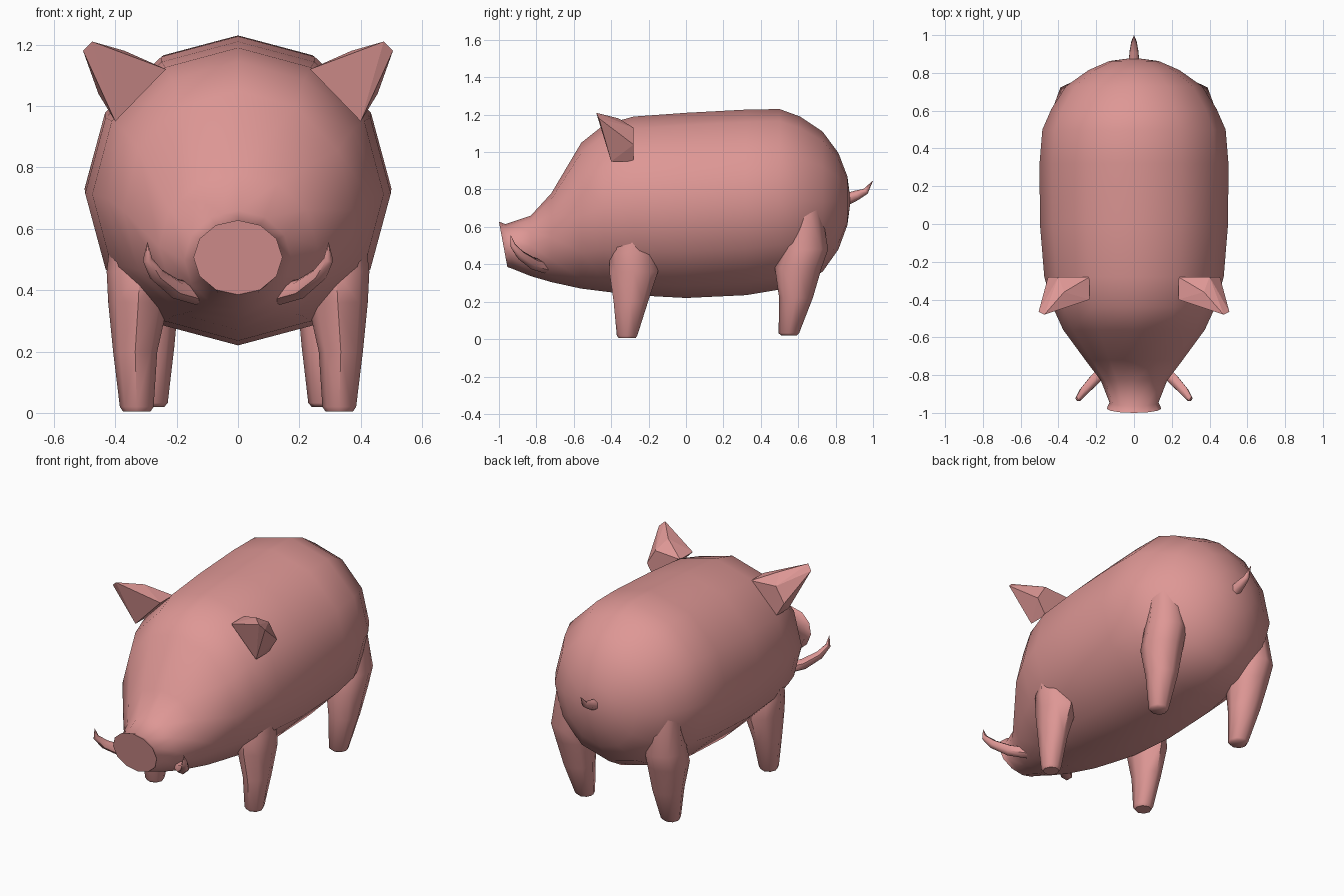
import bpy, bmesh, math
from mathutils import Vector

if "Cube" in bpy.data.objects:
    bpy.data.objects.remove(bpy.data.objects["Cube"])

pink = bpy.data.materials.new("pink_skin")
pink.diffuse_color = (0.73, 0.31, 0.30, 1)
pink.use_nodes = True
pink.node_tree.nodes["Principled BSDF"].inputs["Base Color"].default_value = pink.diffuse_color


def finish(name, bm, angle, mirror=False):
    bmesh.ops.recalc_face_normals(bm, faces=bm.faces)
    me = bpy.data.meshes.new(name)
    bm.to_mesh(me)
    bm.free()
    me.materials.append(pink)
    if angle:
        me.shade_smooth()
        me.set_sharp_from_angle(angle=math.radians(angle))
    ob = bpy.data.objects.new(name, me)
    bpy.context.collection.objects.link(ob)
    if mirror:
        ob.modifiers.new("mirror", "MIRROR").use_mirror_merge = False
    return ob


def loft(name, rings, angle, mirror=False):
    """Skin a list of rings (lists of points) and cap both ends."""
    bm = bmesh.new()
    loops = [[bm.verts.new(p) for p in ring] for ring in rings]
    n = len(loops[0])
    for a, b in zip(loops, loops[1:]):
        for i in range(n):
            j = (i + 1) % n
            bm.faces.new((a[i], a[j], b[j], b[i]))
    bm.faces.new(loops[0])
    bm.faces.new(loops[-1])
    bmesh.ops.remove_doubles(bm, verts=bm.verts, dist=0.0005)
    return finish(name, bm, angle, mirror)


def ring(center, u, v, n):
    c, u, v = Vector(center), Vector(u), Vector(v)
    return [c + u * math.sin(2 * math.pi * i / n) + v * math.cos(2 * math.pi * i / n)
            for i in range(n)]


# Body: 12-sided sections (y top, z top, y bottom, z bottom, half width)
sections = [
    (-1.00, .628, -.955, .385, .145), (-.965, .615, -.925, .375, .130),
    (-.83, .66, -.83, .337, .175), (-.72, .78, -.72, .305, .258),
    (-.56, 1.05, -.56, .27, .375), (-.44, 1.145, -.44, .255, .43),
    (-.28, 1.19, -.28, .235, .475), (0, 1.21, 0, .22, .498),
    (.32, 1.227, .32, .235, .50), (.50, 1.23, .50, .265, .485),
    (.61, 1.19, .61, .29, .437), (.73, 1.11, .73, .36, .36),
    (.815, .995, .815, .48, .24), (.863, .87, .863, .61, .13),
    (.88, .74, .88, .74, 0)]
loft("body", [ring((0, (yt + yb) / 2, (zt + zb) / 2), (w, 0, 0),
                   (0, (yt - yb) / 2, (zt - zb) / 2), 12)
              for yt, zt, yb, zb, w in sections], 50)


# Legs: 8-sided tapering columns (x, y, z, half width, half depth)
def leg(name, levels):
    loft(name, [ring((x, y, z), (rx, 0, 0), (0, ry, 0), 8)
                for x, y, z, rx, ry in levels], 50, True)


leg("front_leg", [(.33, -.315, .005, .045, .045), (.33, -.315, .02, .055, .055),
                  (.335, -.295, .20, .072, .092), (.325, -.28, .36, .098, .13),
                  (.32, -.285, .46, .108, .125), (.31, -.30, .70, .09, .06)])
leg("back_leg", [(.285, .55, .02, .045, .042), (.285, .55, .032, .056, .055),
                 (.295, .588, .22, .088, .09), (.305, .60, .38, .112, .125),
                 (.31, .635, .48, .112, .125), (.30, .63, .78, .085, .08)])

# Ears: faceted wedges leaning forward and out
bm = bmesh.new()
for p in [(.235, -.40, 1.12), (.40, -.40, .95), (.235, -.28, 1.12), (.40, -.28, .95),
          (.475, -.48, 1.21), (.505, -.465, 1.18), (.455, -.28, 1.04),
          (.37, -.36, 1.18), (.40, -.28, 1.13)]:
    bm.verts.new(p)
bmesh.ops.convex_hull(bm, input=bm.verts)
finish("ear", bm, 0, True)


# Tapered, curving horns for tusks and tail (point, radius)
def horn(name, path, n, mirror):
    pts = [Vector(p) for p, r in path]
    rings = []
    for i, (p, r) in enumerate(path):
        t = (pts[min(i + 1, len(pts) - 1)] - pts[max(i - 1, 0)]).normalized()
        u = t.cross(Vector((0, 0, 1))).normalized()
        rings.append(ring(p, u * r, u.cross(t) * r, n))
    loft(name, rings, 60, mirror)


horn("tusk", [((.13, -.75, .385), .034), ((.205, -.82, .405), .033),
              ((.265, -.885, .45), .026), ((.295, -.925, .50), .016),
              ((.295, -.937, .555), .001)], 6, True)
horn("tail", [((0, .85, .745), .034), ((0, .915, .77), .026),
              ((0, .96, .79), .017), ((0, .998, .845), .001)], 6, False)
